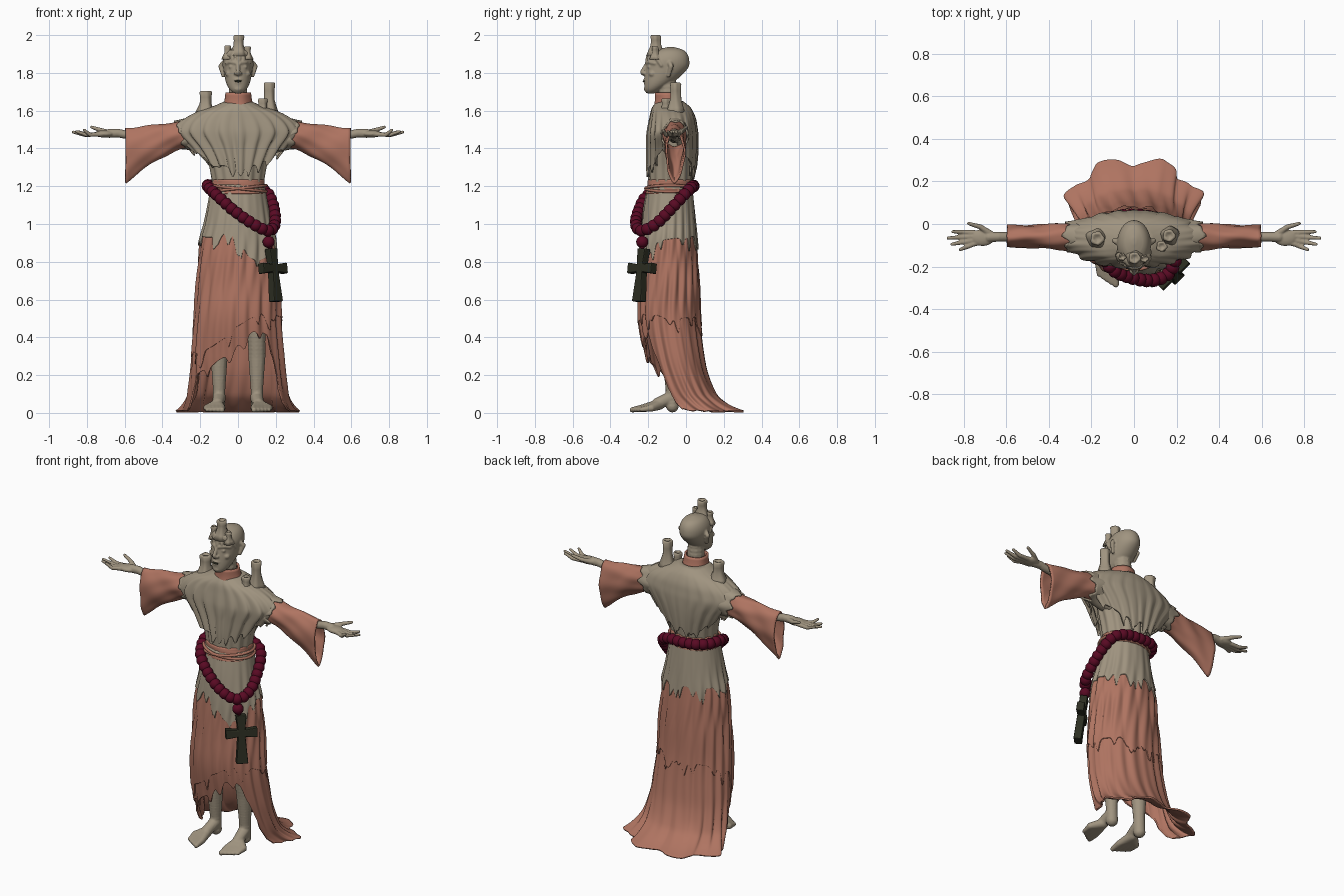
import bpy, bmesh, math, random
from math import sin, cos, pi
from mathutils import Vector, Matrix

cube = bpy.data.objects.get("Cube")
if cube:
    bpy.data.objects.remove(cube)


def material(name, r, g, b):
    m = bpy.data.materials.new(name)
    m.use_nodes = True
    m.diffuse_color = (r, g, b, 1)
    node = next(n for n in m.node_tree.nodes if n.type == 'BSDF_PRINCIPLED')
    node.inputs["Base Color"].default_value = (r, g, b, 1)
    return m


WAX = material("pale wax", .35, .295, .215)
CLOTH = material("salmon cloth", .43, .175, .12)
BEAD = material("dark red", .1, .003, .017)
IRON = material("dark iron", .026, .028, .016)


def finish(name, bm, mat, voxel=0, mirror=False, thick=0, smooth=True):
    me = bpy.data.meshes.new(name)
    bm.to_mesh(me)
    bm.free()
    me.materials.append(mat)
    for p in me.polygons:
        p.use_smooth = smooth
    ob = bpy.data.objects.new(name, me)
    bpy.context.scene.collection.objects.link(ob)
    if voxel:
        mod = ob.modifiers.new("blend", 'REMESH')
        mod.mode, mod.voxel_size, mod.use_smooth_shade = 'VOXEL', voxel, True
        mod = ob.modifiers.new("soften", 'SMOOTH')
        mod.iterations = 3
    if thick:
        mod = ob.modifiers.new("thickness", 'SOLIDIFY')
        mod.thickness = thick
    if mirror:
        ob.modifiers.new("mirror", 'MIRROR')
    return ob


def sample(rows, t):
    # smooth interpolation through rows of (key, values...)
    last = len(rows) - 1
    i = max(0, min(last - 1, sum(r[0] <= t for r in rows) - 1))
    p, a, b, n = rows[max(i - 1, 0)], rows[i], rows[i + 1], rows[min(i + 2, last)]
    h = b[0] - a[0]
    u = max(0, min(1, (t - a[0]) / h))
    out = []
    for k in range(1, len(a)):
        ma = (b[k] - p[k]) / (b[0] - p[0]) * h
        mb = (n[k] - a[k]) / (n[0] - a[0]) * h
        d = b[k] - a[k]
        out.append(a[k] + u * (ma + u * (3 * d - 2 * ma - mb + u * (ma + mb - 2 * d))))
    return out


def loft(bm, rings, caps=False):
    vs = [[bm.verts.new(p) for p in ring] for ring in rings]
    n = len(vs[0])
    for lo, hi in zip(vs, vs[1:]):
        for j in range(n):
            k = (j + 1) % n
            bm.faces.new((lo[j], lo[k], hi[k], hi[j]))
    if caps:
        bm.faces.new(vs[0][::-1])
        bm.faces.new(vs[-1])


def ball(bm, loc, size, sub=2):
    mat = Matrix.Translation(loc) @ Matrix.Diagonal((*size, 1))
    bmesh.ops.create_icosphere(bm, subdivisions=sub, radius=1, matrix=mat)


def limb(bm, *pts):
    # chain of overlapping balls through (x, y, z, radius), blended by remeshing
    for a, b in zip(pts, pts[1:]):
        a, b = Vector(a), Vector(b)
        steps = max(2, int((b - a).xyz.length / (min(a.w, b.w) * .45)))
        for i in range(steps + 1):
            q = a.lerp(b, i / steps)
            ball(bm, q.xyz, (q.w,) * 3)


def cloth(name, mat, profile, top, hem, folds, drips=0, length=0, seed=1,
          grow=0, cols=160, rows=36):
    # hanging layer: angle 0 faces the front; the hem height varies with angle
    rnd = random.Random(seed)
    runs = [(rnd.uniform(-pi, pi), rnd.uniform(.05, .10), rnd.uniform(.3, 1) * length)
            for _ in range(drips)]
    angles = [2 * pi * j / cols - pi for j in range(cols)]
    ends = []
    for a in angles:
        z = sample(hem, math.degrees(a))[0]
        z -= max([l * math.exp(-(((a - c + pi) % (2 * pi) - pi) / w) ** 2)
                  for c, w, l in runs], default=0)
        ends.append(max(z, .012))
    rings = []
    for i in range(rows + 1):
        t = (i / rows) ** 1.5
        ring = []
        for a, end in zip(angles, ends):
            z = end + (top - end) * t
            cy, rx, ry = sample(profile, z)
            f = 1 + folds(a, z)
            ring.append(((rx + grow) * f * sin(a), cy - (ry + grow) * f * cos(a), z))
        rings.append(ring)
    bm = bmesh.new()
    loft(bm, rings)
    return finish(name, bm, mat, thick=.01)


# Skirt layers
def skirt_folds(a, z):
    low = max(0, 1 - z / .16) ** 2
    body = .05 * min(1, max(0, (1.25 - z) * 2.5))
    fine = abs(sin(8 * a + .7 * sin(3 * a) + z)) - .6 + .4 * sin(21 * a + 5 * sin(z * 4))
    scallop = cos(7 * (a - pi)) * (.65 - .35 * cos(a))
    return -.13 * low * scallop + body * fine * (1 - .5 * low)


SKIRT = [(.01, .09, .31, .215), (.03, .06, .292, .195), (.06, .03, .275, .175),
         (.1, .0, .262, .162), (.2, -.035, .25, .153), (.3, -.058, .243, .155),
         (.5, -.087, .225, .16), (.7, -.09, .21, .153), (.9, -.092, .192, .14),
         (1, -.092, .168, .132), (1.1, -.09, .149, .121), (1.22, -.085, .128, .105)]
GOWN_HEM = [(-180, 0), (-100, 0), (-76, .01), (-62, .18), (-30, .26), (0, .36),
            (25, .44), (42, .42), (56, .2), (68, .02), (100, 0), (180, 0)]
TIER_HEM = [(-180, .52), (-90, .42), (-60, .33), (-30, .36), (0, .46), (40, .53),
            (90, .5), (180, .52)]
TUNIC_HEM = [(-180, .94), (-90, .94), (-50, .93), (-12, .95), (5, .9), (18, .82),
             (42, .82), (60, .89), (90, .92), (180, .94)]
cloth("gown", CLOTH, SKIRT, 1.0, GOWN_HEM, skirt_folds, 26, .07, 3, rows=46)
cloth("gown_tier", CLOTH, SKIRT, 1.0, TIER_HEM, skirt_folds, 26, .11, 5, grow=.006)
cloth("overskirt", WAX, SKIRT, 1.21, TUNIC_HEM, skirt_folds, 26, .1, 8, grow=.012)


# Torso, cape and collar
def cape_folds(a, z):
    s = min(1, max(0, (1.64 - z) * 5))
    return s * (.085 * (abs(sin(9 * a + 2 * sin(2 * a) + 3 * z)) - .6) + .025 * sin(23 * a + 9 * z))


TORSO = [(1.19, -.085, .13, .112), (1.3, -.08, .15, .118), (1.42, -.075, .18, .118),
         (1.55, -.075, .17, .1), (1.63, -.08, .08, .08)]
CAPE = [(1.2, -.08, .148, .12), (1.3, -.075, .19, .13), (1.4, -.07, .26, .134),
        (1.48, -.07, .33, .134), (1.52, -.07, .32, .129), (1.56, -.07, .28, .122),
        (1.6, -.075, .205, .11), (1.62, -.078, .14, .1), (1.65, -.085, .07, .07)]
CAPE_HEM = [(-180, 1.3), (-150, 1.31), (-110, 1.39), (-90, 1.45), (-75, 1.42), (-40, 1.33),
            (0, 1.3), (40, 1.33), (75, 1.42), (90, 1.45), (110, 1.39), (150, 1.31), (180, 1.3)]
cloth("torso", WAX, TORSO, 1.63, [(-180, 1.19), (180, 1.19)],
      lambda a, z: .03 * sin(14 * a + 6 * z), rows=18)
cloth("cape", WAX, CAPE, 1.65, CAPE_HEM, cape_folds, 28, .07, 12)
cloth("collar", CLOTH, [(1.6, -.09, .09, .085), (1.65, -.095, .074, .07), (1.7, -.1, .067, .064)],
      1.695, [(-180, 1.61), (180, 1.61)], lambda a, z: .02 * sin(5 * a), cols=48, rows=8)
cloth("sash", CLOTH, [(1.15, -.087, .153, .13), (1.19, -.085, .144, .122), (1.24, -.083, .138, .118)],
      1.235, [(-180, 1.16), (180, 1.16)],
      lambda a, z: .012 * sin(3 * a + 130 * z), cols=96, rows=12)

# Sash cords
for name, tilt in (("sash_cord_upper", .016), ("sash_cord_lower", -.016)):
    cu = bpy.data.curves.new(name, 'CURVE')
    cu.dimensions, cu.bevel_depth, cu.bevel_resolution = '3D', .008, 2
    sp = cu.splines.new('POLY')
    sp.points.add(47)
    sp.use_cyclic_u = True
    for j, p in enumerate(sp.points):
        a = 2 * pi * j / 48
        p.co = (.15 * sin(a), -.086 - .128 * cos(a), 1.188 + tilt * sin(a), 1)
    cu.materials.append(CLOTH)
    bpy.context.scene.collection.objects.link(bpy.data.objects.new(name, cu))

# Sleeves: x, top, bottom, half depth
SLEEVE = [(.12, 1.6, 1.36, .075), (.28, 1.55, 1.4, .066), (.4, 1.53, 1.35, .058),
          (.5, 1.517, 1.29, .054), (.595, 1.508, 1.215, .052)]


def sleeve(name, mat, end, grow, ragged, rows):
    # tube along x; the cuff edge wanders by the ragged amount, longest on top
    rings = []
    for i in range(rows + 1):
        ring = []
        for j in range(48):
            a = 2 * pi * j / 48
            stop = end + ragged * (.8 * sin(5 * a + 1) + .6 * sin(9 * a) + 1.6 * sin(a))
            x = .12 + (stop - .12) * i / rows
            hi, lo, d = sample(SLEEVE, x)
            f = 1 + .06 * sin(3 * a + 34 * x) + .035 * sin(7 * a - 20 * x)
            pinch = 1 - .2 * max(0, -sin(a)) * (x - .12) / .48
            ring.append((x, -.058 + (d * f * pinch + grow) * cos(a),
                         (hi + lo) / 2 + ((hi - lo) / 2 * (1 + (f - 1) * .4) + grow) * sin(a)))
        rings.append(ring)
    bm = bmesh.new()
    loft(bm, rings)
    finish(name, bm, mat, thick=.01, mirror=True)


sleeve("sleeves", CLOTH, .595, 0, .001, 30)
sleeve("shoulder_drapes", WAX, .3, .009, .015, 14)

# Forearms and open hands
bm = bmesh.new()
limb(bm, (.3, -.06, 1.46, .034), (.48, -.06, 1.463, .026), (.6, -.06, 1.474, .023),
     (.635, -.06, 1.481, .024), (.68, -.062, 1.48, .025))
ball(bm, (.71, -.064, 1.477), (.055, .04, .019), 3)
for base, tip_x, tip_y, tip_z in ((-.093, .815, -.12, 1.497), (-.076, .855, -.095, 1.49),
                                 (-.058, .873, -.066, 1.487), (-.04, .85, -.036, 1.49)):
    limb(bm, (.7, base * .6 - .026, 1.476, .015), (.75, base, 1.474, .0125),
         ((.75 + tip_x) / 2, (base + tip_y) / 2, 1.472, .0115), (tip_x, tip_y, tip_z, .0085))
limb(bm, (.675, -.045, 1.482, .016), (.72, -.014, 1.495, .0125), (.775, .002, 1.513, .009))
finish("arms_and_hands", bm, WAX, voxel=.0045, mirror=True)

# Legs and bare feet
bm = bmesh.new()
limb(bm, (.09, -.07, .62, .06), (.098, -.1, .43, .05), (.1, -.08, .3, .048),
     (.1, -.075, .13, .035), (.1, -.072, .036, .035))
limb(bm, (.1, -.08, .08, .036), (.107, -.15, .05, .032))
for k in range(5):
    x, y = .085 + .02 * k, -.285 + .012 * k
    limb(bm, (.108, -.14, .045, .03), (x, y + .055, .026, .02), (x, y, .016, .015 - .001 * k))
finish("legs_and_feet", bm, WAX, voxel=.006, mirror=True)

# Head: z, centre y, half width, half depth
HEAD = [(1.692, -.185, .022, .025), (1.71, -.175, .043, .044), (1.74, -.152, .06, .069),
        (1.78, -.125, .071, .094), (1.83, -.1, .078, .113), (1.87, -.094, .079, .111),
        (1.905, -.088, .066, .092), (1.925, -.084, .045, .062), (1.937, -.08, .01, .015)]
rings = []
for i in range(41):
    z = HEAD[0][0] + (HEAD[-1][0] - HEAD[0][0]) * i / 40
    cy, rx, ry = sample(HEAD, z)
    rings.append([(rx * sin(a), cy - ry * cos(a), z) for a in (2 * pi * j / 40 for j in range(40))])
bm = bmesh.new()
loft(bm, rings, True)
limb(bm, (0, -.09, 1.58, .055), (0, -.1, 1.75, .05))
limb(bm, (0, -.207, 1.85, .01), (0, -.232, 1.805, .012), (0, -.226, 1.797, .013))
ball(bm, (0, -.214, 1.764), (.024, .013, .007))
ball(bm, (0, -.213, 1.748), (.021, .013, .007))
ball(bm, (0, -.208, 1.715), (.024, .016, .016))
for s in (1, -1):
    limb(bm, (s * .012, -.207, 1.853, .01), (s * .04, -.194, 1.857, .01), (s * .062, -.165, 1.85, .009))
    ball(bm, (s * .033, -.195, 1.832), (.018, .011, .009))
    ball(bm, (s * .046, -.178, 1.795), (.022, .02, .018))
    ball(bm, (s * .015, -.222, 1.798), (.009, .01, .008))
    limb(bm, (s * .08, -.085, 1.85, .013), (s * .092, -.078, 1.835, .013), (s * .078, -.092, 1.785, .01))
    # wax running over the brow
    limb(bm, (s * .035, -.165, 1.9, .024), (s * .062, -.158, 1.885, .014), (s * .076, -.13, 1.84, .009))
    limb(bm, (s * .02, -.18, 1.905, .02), (s * .03, -.2, 1.872, .009))
limb(bm, (0, -.165, 1.9, .036), (.005, -.19, 1.89, .02), (.004, -.208, 1.865, .009))
finish("head", bm, WAX, voxel=.005)
bm = bmesh.new()
ball(bm, (0, -.222, 1.756), (.02, .008, .006))
finish("mouth", bm, IRON)


# Candle stubs with melted bases
def candle(name, x, y, z0, z1, r):
    h = z1 - z0
    rows = [(z0, 1.9), (z0 + h * .25, 1.45), (z0 + h * .5, 1.0), (z0 + h * .75, .95),
            (z1 - .008, 1.05), (z1, .85), (z1, .6), (z1 - .012, .4)]
    bm = bmesh.new()
    rings = []
    for i, (z, k) in enumerate(rows):
        ring = []
        for j in range(30):
            a = 2 * pi * j / 30
            d = r * k * (1 + .06 * sin(5 * a + i * .5) + .05 * sin(3 * a - i))
            ring.append((x + d * cos(a), y + d * sin(a), z))
        rings.append(ring)
    loft(bm, rings, True)
    finish(name, bm, WAX)


candle("brow_candle", .003, -.16, 1.89, 2.0, .027)
candle("brow_candle_right", -.055, -.155, 1.87, 1.945, .017)
candle("brow_candle_left", .05, -.163, 1.87, 1.94, .017)
candle("shoulder_candle_right", -.172, -.068, 1.57, 1.705, .031)
candle("shoulder_candle_left", .165, -.055, 1.57, 1.75, .028)
candle("shoulder_candle_front", .13, -.105, 1.56, 1.665, .024)

# Bead loop, spaced evenly along its path
PATH = [(-.16, -.1, 1.2), (-.11, -.205, 1.15), (-.02, -.25, 1.07), (.08, -.265, 1.0),
        (.16, -.235, .965), (.195, -.16, 1.0), (.188, -.07, 1.09), (.155, 0, 1.165),
        (.09, .03, 1.195), (0, .04, 1.2), (-.09, .03, 1.205), (-.145, -.02, 1.205)]
around = PATH[-2:] + PATH + PATH[:3]
keyed = [(i - 2, *p) for i, p in enumerate(around)]
dense = [Vector(sample(keyed, i / 40)) for i in range(len(PATH) * 40)]
total = sum((b - a).length for a, b in zip(dense, dense[1:]))
gap, run = total / 31, 0
spots = [dense[0]]
for a, b in zip(dense, dense[1:]):
    run += (b - a).length
    if run >= gap:
        spots.append(b)
        run -= gap
spots += [Vector((.162, -.232, .905))]
bm = bmesh.new()
for p in spots:
    bmesh.ops.create_uvsphere(bm, u_segments=16, v_segments=10, radius=.032, matrix=Matrix.Translation(p))
for k in range(3):
    ball(bm, (.163 + .003 * k, -.232, .945 - .034 * k), (.012,) * 3)
finish("bead_loop", bm, BEAD)

# Hanging cross with flared arms
outline = [(.03, .105), (.021, .021), (.09, .029), (.09, -.029), (.021, -.021), (.034, -.178)]
outline += [(-x, z) for x, z in reversed(outline)]
bm = bmesh.new()
face = bm.faces.new([bm.verts.new((x, -.022, z)) for x, z in outline])
ext = bmesh.ops.extrude_face_region(bm, geom=[face])
bmesh.ops.translate(bm, vec=(0, .044, 0), verts=[v for v in ext["geom"] if isinstance(v, bmesh.types.BMVert)])
bmesh.ops.recalc_face_normals(bm, faces=bm.faces)
cross = finish("hanging_cross", bm, IRON, smooth=False)
cross.location, cross.rotation_euler = (.185, -.233, .765), (-.13, 0, pi / 4)
bev = cross.modifiers.new("worn_edges", 'BEVEL')
bev.width, bev.segments = .006, 2
